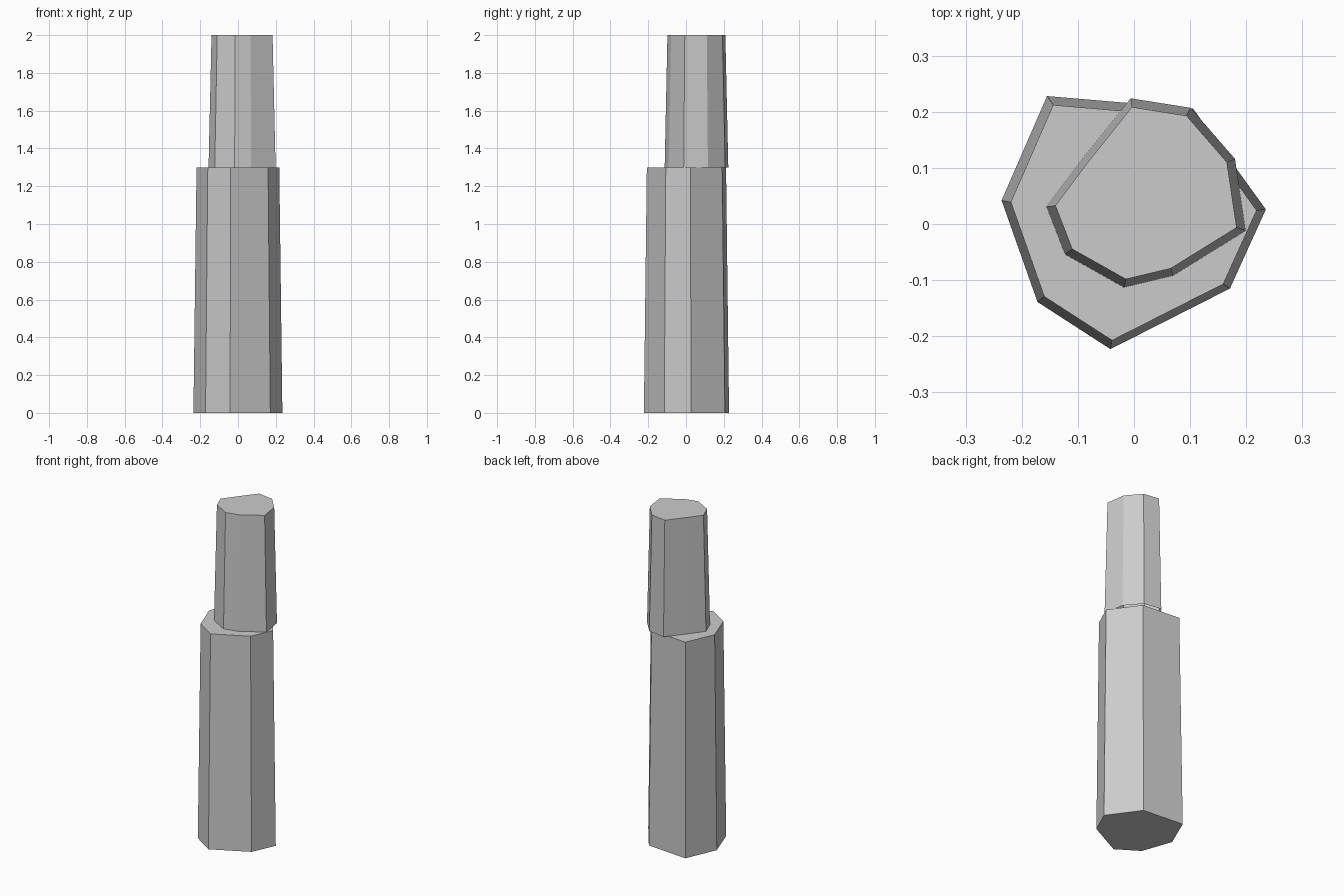
import bpy
import bmesh

if "Cube" in bpy.data.objects:
    bpy.data.objects.remove(bpy.data.objects["Cube"])


def tapered_prism(name, outline, z0, z1, scale, centre, bottom_cap):
    """Extrude an irregular outline upward, shrinking it toward a centre."""
    cx, cy = centre
    bm = bmesh.new()
    low = [bm.verts.new((x, y, z0)) for x, y in outline]
    top = [bm.verts.new((cx + (x - cx) * scale, cy + (y - cy) * scale, z1))
           for x, y in outline]
    n = len(outline)
    for i in range(n):
        j = (i + 1) % n
        bm.faces.new((low[i], low[j], top[j], top[i]))
    bm.faces.new(top)
    if bottom_cap:
        bm.faces.new(low[::-1])
    mesh = bpy.data.meshes.new(name)
    bm.to_mesh(mesh)
    bm.free()
    obj = bpy.data.objects.new(name, mesh)
    bpy.context.collection.objects.link(obj)
    return obj


# Outlines run counter-clockwise seen from above
lower_outline = [(-0.155, 0.228), (-0.236, 0.042), (-0.172, -0.139),
                 (-0.042, -0.223), (0.171, -0.115), (0.235, 0.026),
                 (0.105, 0.206)]
upper_outline = [(-0.006, 0.224), (-0.09, 0.119), (-0.156, 0.031),
                 (-0.123, -0.054), (-0.018, -0.113), (0.07, -0.092),
                 (0.199, -0.012), (0.18, 0.116), (0.101, 0.207)]

# Wide lower column
tapered_prism("lower_column", lower_outline, 0.0, 1.3, 0.93, (0, 0), True)
# Narrow upper column, offset and slightly overhanging, open underneath
tapered_prism("upper_column", upper_outline, 1.3, 2.0, 0.91, (0.02, 0.05), False)
